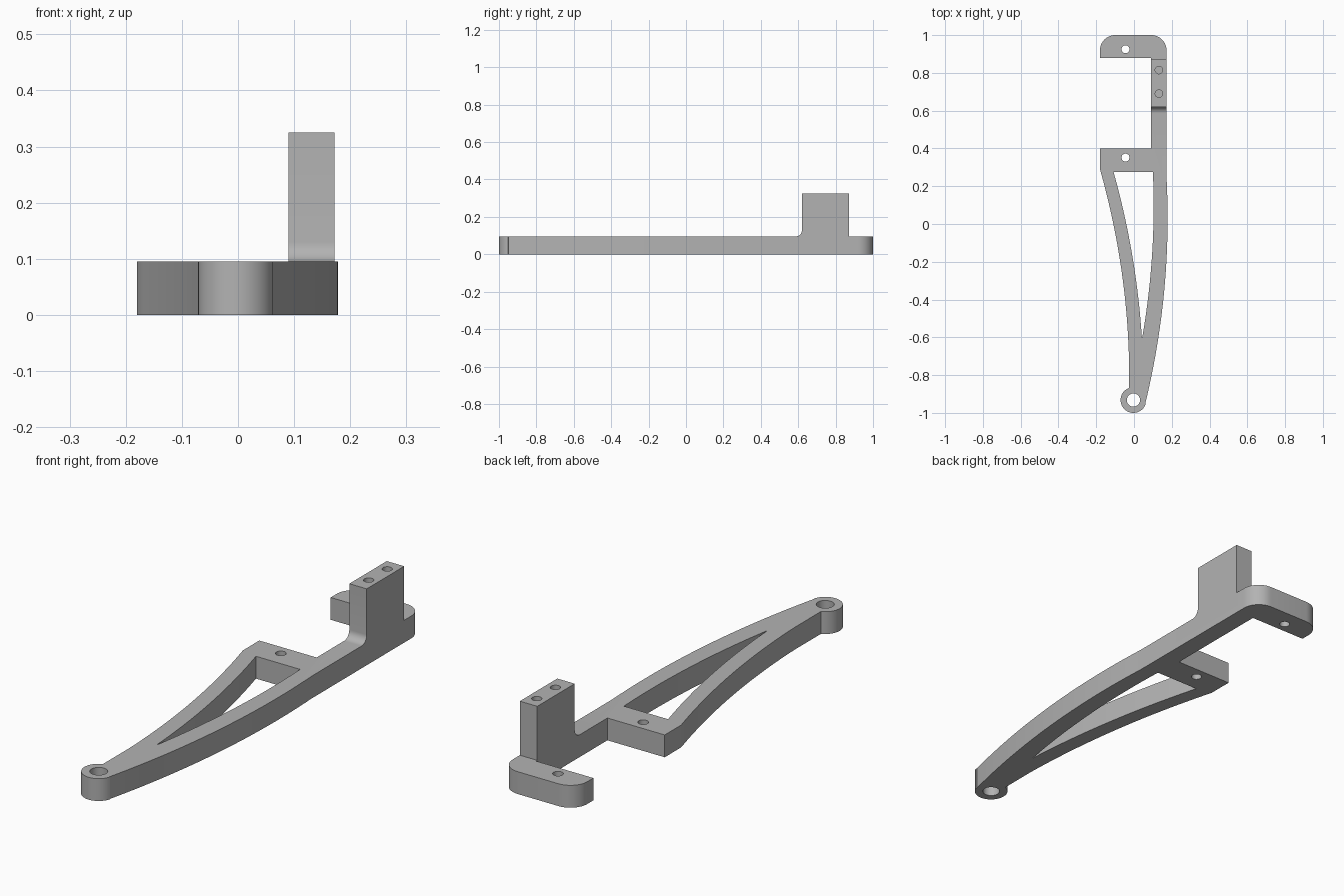
import bpy, bmesh, math
from mathutils import Matrix

if "Cube" in bpy.data.objects:
    bpy.data.objects.remove(bpy.data.objects["Cube"], do_unlink=True)

grey = bpy.data.materials.new("plain grey")
grey.use_nodes = True
colour = (0.45, 0.45, 0.45, 1)
grey.diffuse_color = colour
grey.node_tree.nodes["Principled BSDF"].inputs["Base Color"].default_value = colour

THICK = 0.095


def arc(cx, cy, r, start, end, n=12):
    """Circle arc points, angles in degrees."""
    angles = [math.radians(start + (end - start) * i / n) for i in range(n + 1)]
    return [(cx + r * math.cos(a), cy + r * math.sin(a)) for a in angles]


def bow(p, q, s, n=24):
    """Smooth bow through three points, stepped along y."""
    pts = []
    for i in range(n + 1):
        y = p[1] + (s[1] - p[1]) * i / n
        x = 0
        for a, b, c in ((p, q, s), (q, p, s), (s, p, q)):
            x += a[0] * (y - b[1]) * (y - c[1]) / ((a[1] - b[1]) * (a[1] - c[1]))
        pts.append((x, y))
    return pts


def prism(name, outline, low, high, turn=None):
    """Extrude a flat outline from low to high."""
    bm = bmesh.new()
    face = bm.faces.new([bm.verts.new((x, y, low)) for x, y in outline])
    top = bmesh.ops.extrude_face_region(bm, geom=[face])["geom"]
    moved = [v for v in top if isinstance(v, bmesh.types.BMVert)]
    bmesh.ops.translate(bm, verts=moved, vec=(0, 0, high - low))
    if turn:
        bm.transform(turn)
    bmesh.ops.recalc_face_normals(bm, faces=bm.faces)
    mesh = bpy.data.meshes.new(name)
    bm.to_mesh(mesh)
    bm.free()
    mesh.materials.append(grey)
    obj = bpy.data.objects.new(name, mesh)
    bpy.context.collection.objects.link(obj)
    return obj


def combine(target, tool, operation):
    """Apply a boolean and discard the tool."""
    bpy.context.view_layer.objects.active = target
    mod = target.modifiers.new(operation, "BOOLEAN")
    mod.operation, mod.object, mod.solver = operation, tool, "EXACT"
    bpy.ops.object.modifier_apply(modifier=mod.name)
    bpy.data.objects.remove(tool, do_unlink=True)


# Flat bracket: rounded end plate, spine, bowed arms and pivot eye
outline = [(-0.18, 0.88), (0.09, 0.88), (0.09, 0.40), (-0.18, 0.40)]
outline += bow((-0.18, 0.29), (-0.073, -0.2), (-0.027, -0.7))
outline += arc(-0.003, -0.932, 0.068, 111, 344, 40)
outline += bow((0.06, -0.95), (0.1435, -0.5), (0.172, 0.25))
outline += arc(0.092, 0.92, 0.08, 0, 90)
outline += arc(-0.10, 0.92, 0.08, 90, 180)
bracket = prism("bracket", outline, 0, THICK)

# Upright post with a fillet at its front foot
profile = [(0.872, 0.04), (0.872, 0.325), (0.62, 0.325)]
profile += arc(0.585, THICK + 0.035, 0.035, 0, -90, 8) + [(0.585, 0.04)]
yz_to_world = Matrix(((0, 0, 1, 0), (1, 0, 0, 0), (0, 1, 0, 0), (0, 0, 0, 1)))
post = prism("post", profile, 0.09, 0.172, yz_to_world)
combine(bracket, post, "UNION")

# Window between the arms
window = bow((-0.108, 0.275), (-0.012, -0.15), (0.042, -0.61))
window += bow((0.042, -0.61), (0.09, -0.24), (0.10, 0.275))
window.pop(25)
combine(bracket, prism("window_cutter", window, -0.1, 0.2), "DIFFERENCE")

# Pivot hole, clip holes and blind post holes
for x, y, r, low in ((-0.003, -0.932, 0.035, -0.1), (-0.045, 0.925, 0.021, -0.1),
                     (-0.045, 0.352, 0.021, -0.1), (0.132, 0.815, 0.02, 0.15),
                     (0.132, 0.69, 0.02, 0.15)):
    hole = prism("hole_cutter", arc(x, y, r, 0, 360, 32)[:-1], low, 0.4)
    combine(bracket, hole, "DIFFERENCE")

bpy.ops.object.select_all(action="DESELECT")
bracket.select_set(True)
bpy.context.view_layer.objects.active = bracket
bpy.ops.object.shade_smooth_by_angle(angle=math.radians(25))
